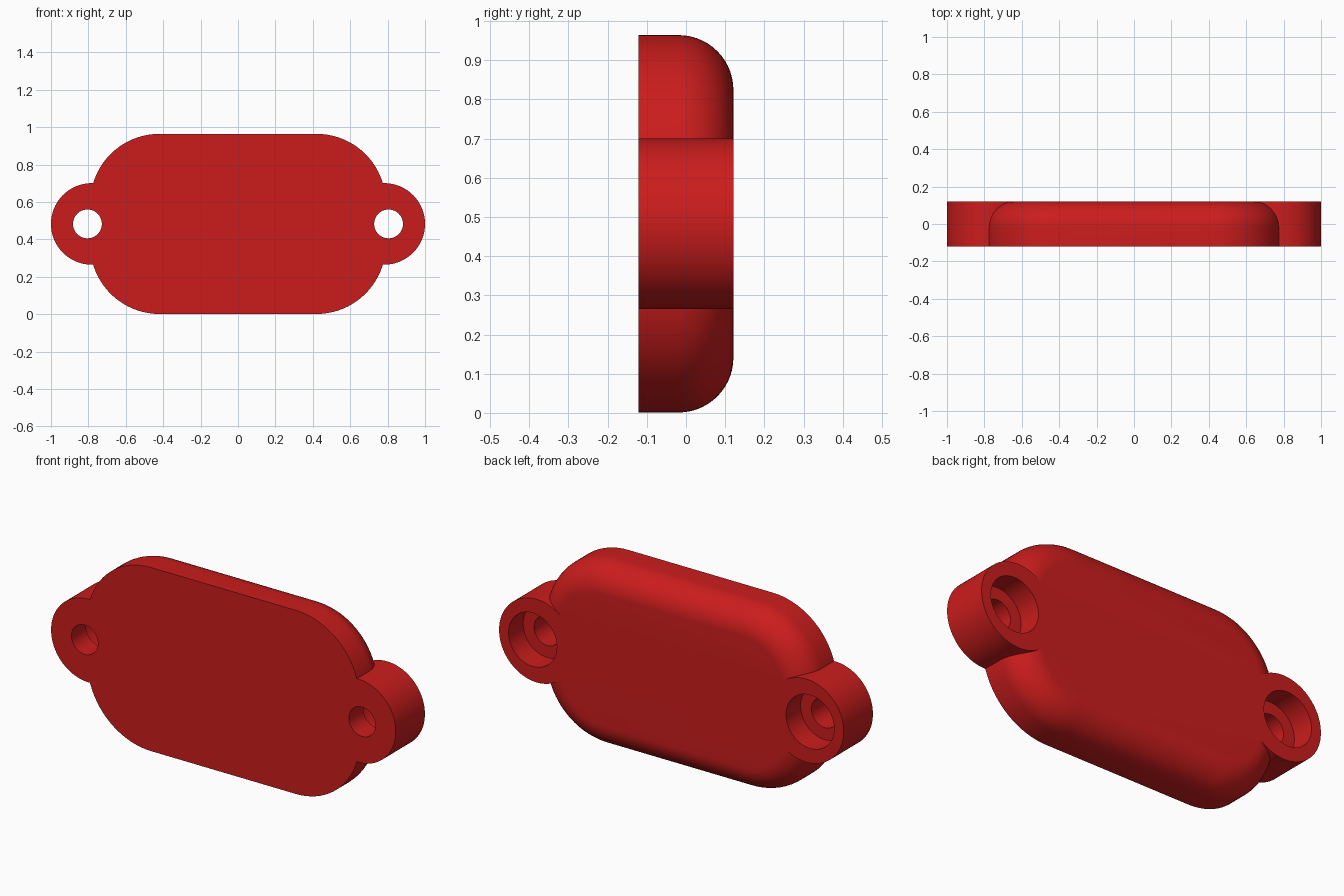
import bpy, bmesh
from math import sin, cos, pi

if "Cube" in bpy.data.objects:
    bpy.data.objects.remove(bpy.data.objects["Cube"])

ZC = 0.4825          # centre height
HY = 0.121           # half thickness
HZ = 0.4815          # half height of the body
CORNER = 0.37        # corner radius of the body outline
HX = 0.79            # half width of the body
FILLET = 0.14        # rounding of the back edge


def loft(name, rings):
    """Solid through a list of rings of equal point count, capped at both ends."""
    bm = bmesh.new()
    loops = [[bm.verts.new(p) for p in r] for r in rings]
    n = len(loops[0])
    for a, b in zip(loops, loops[1:]):
        for i in range(n):
            j = (i + 1) % n
            bm.faces.new((a[i], a[j], b[j], b[i]))
    bm.faces.new(loops[0])
    bm.faces.new(loops[-1])
    bmesh.ops.recalc_face_normals(bm, faces=bm.faces)
    me = bpy.data.meshes.new(name)
    bm.to_mesh(me)
    bm.free()
    ob = bpy.data.objects.new(name, me)
    bpy.context.collection.objects.link(ob)
    return ob


def outline(inset, y, steps=20):
    """Rounded rectangle in the xz plane, inset from the full outline."""
    r, pts = CORNER - inset, []
    for q, (sx, sz) in enumerate([(1, 1), (-1, 1), (-1, -1), (1, -1)]):
        for i in range(steps + 1):
            a = (q + i / steps) * pi / 2
            pts.append((sx * (HX - CORNER) + r * cos(a), y,
                        ZC + sz * (HZ - CORNER) + r * sin(a)))
    return pts


def disc(name, x, r, y0, y1, n=96):
    """Cylinder along y."""
    ring = lambda y: [(x + r * cos(2 * pi * i / n), y, ZC + r * sin(2 * pi * i / n))
                      for i in range(n)]
    return loft(name, [ring(y0), ring(y1)])


def boolean(target, tool, op):
    tool.hide_render = True
    m = target.modifiers.new(op, 'BOOLEAN')
    m.operation, m.solver, m.object = op, 'EXACT', tool
    bpy.context.view_layer.objects.active = target
    bpy.ops.object.modifier_apply(modifier=m.name)
    bpy.data.objects.remove(tool, do_unlink=True)


# Body: flat front, rounded back edge
rings = [outline(0, -HY)]
for i in range(15):
    a = i / 14 * pi / 2
    rings.append(outline(FILLET * (1 - cos(a)), HY - FILLET + FILLET * sin(a)))
body = loft("cover_plate", rings)

# Screw lugs on both ends, then counterbored holes
for s in (-1, 1):
    boolean(body, disc("lug", s * 0.782, 0.218, -HY, HY), 'UNION')
for s in (-1, 1):
    boolean(body, disc("screw_hole", s * 0.805, 0.077, -0.3, 0.3), 'DIFFERENCE')
    boolean(body, disc("counterbore", s * 0.805, 0.14, 0.0, 0.3), 'DIFFERENCE')

# Smooth shading with sharp edges, red material
bpy.ops.object.select_all(action='DESELECT')
body.select_set(True)
bpy.context.view_layer.objects.active = body
bpy.ops.object.shade_smooth_by_angle(angle=0.5)
mat = bpy.data.materials.new("red")
mat.diffuse_color = (0.6, 0.012, 0.012, 1)
mat.use_nodes = True
mat.node_tree.nodes["Principled BSDF"].inputs["Base Color"].default_value = mat.diffuse_color
body.data.materials.clear()
body.data.materials.append(mat)
